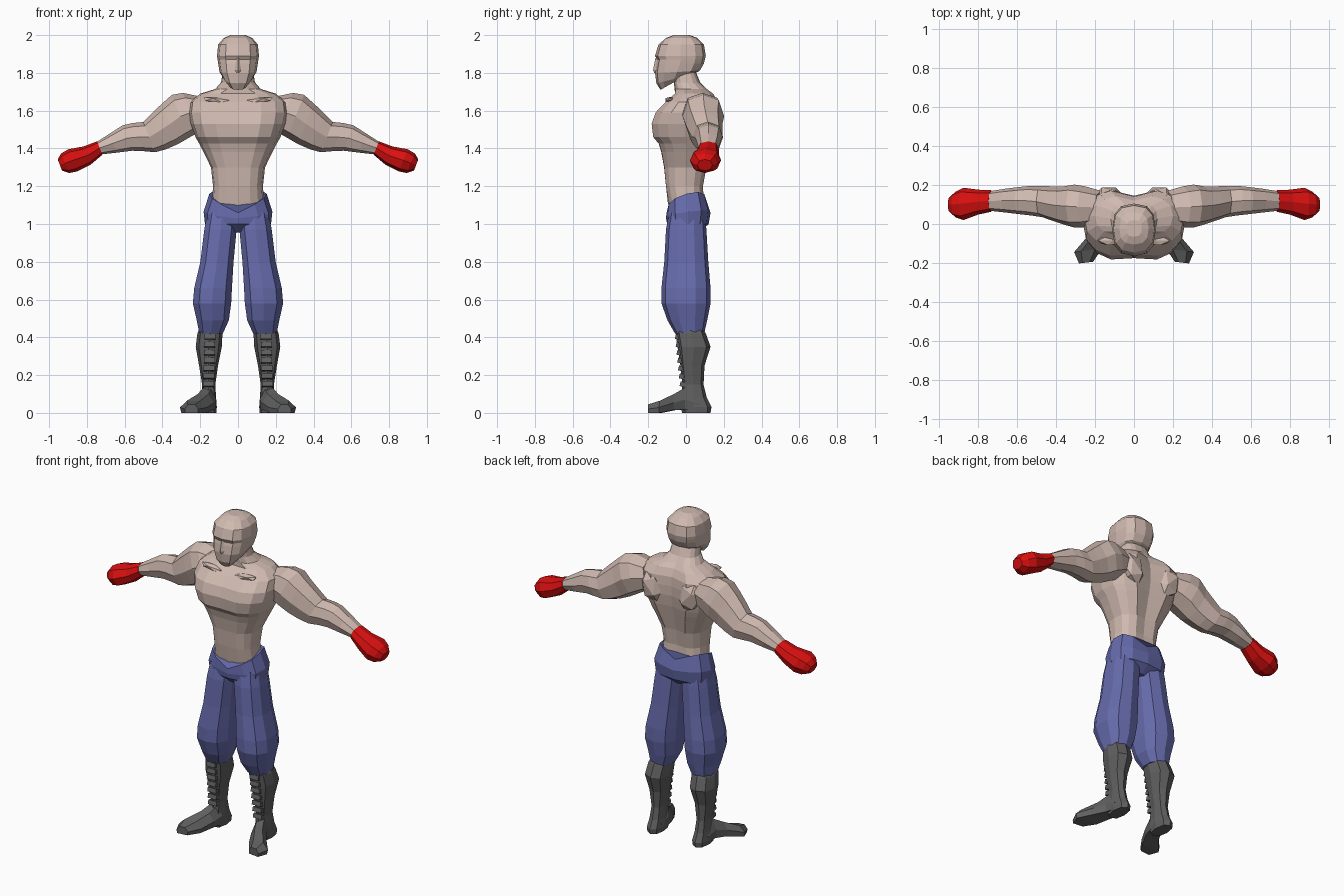
import bpy, bmesh, math
from mathutils import Vector, Matrix


def material(name, rgb):
    m = bpy.data.materials.new(name)
    m.diffuse_color = (*rgb, 1)
    return m


SKIN = material("skin", (0.63, 0.49, 0.435))
CLOTH = material("blue cloth", (0.133, 0.147, 0.41))
LEATHER = material("dark grey leather", (0.115, 0.115, 0.115))
RED = material("red glove", (0.70, 0.005, 0.005))


def finish(name, bm, mat, mirror):
    bmesh.ops.recalc_face_normals(bm, faces=bm.faces)
    me = bpy.data.meshes.new(name)
    bm.to_mesh(me)
    bm.free()
    me.materials.append(mat)
    ob = bpy.data.objects.new(name, me)
    bpy.context.collection.objects.link(ob)
    if mirror:
        mod = ob.modifiers.new("mirror", 'MIRROR')
        mod.use_mirror_merge = False
    return ob


def loft(name, rings, mat, mirror=False):
    """Skin a list of equal-length point rings and cap both ends."""
    bm = bmesh.new()
    vs = [[bm.verts.new(p) for p in r] for r in rings]
    n = len(vs[0])
    for a, b in zip(vs, vs[1:]):
        for i in range(n):
            j = (i + 1) % n
            bm.faces.new((a[i], a[j], b[j], b[i]))
    bm.faces.new(vs[0])
    bm.faces.new(vs[-1])
    return finish(name, bm, mat, mirror)


def se(v, p):
    return math.copysign(abs(v) ** p, v) if abs(v) > 1e-6 else 0.0


def flat_ring(z, x0, x1, y0, y1, n=10, p=0.8, back=0, side=0, gf=0, gb=0):
    """Horizontal ring; back/side raise those points, gf/gb cut centre grooves."""
    pts = []
    for i in range(n):
        a = 2 * math.pi * i / n - math.pi / 2
        c, s = se(math.cos(a), p), se(math.sin(a), p)
        y = (y0 + y1) / 2 + (y1 - y0) / 2 * s
        if abs(c) < 1e-4:
            y += gf if s < 0 else -gb
        pts.append(Vector(((x0 + x1) / 2 + (x1 - x0) / 2 * c, y,
                           z + back * (s + 1) / 2 + side * abs(c))))
    return pts


def limb_ring(x, y, z, ry, rz, n=8):
    """Ring across the sloping arm."""
    pts = []
    for i in range(n):
        a = 2 * math.pi * i / n
        c, s = se(math.cos(a), 0.85), se(math.sin(a), 0.85)
        pts.append(Vector((x + 0.37 * rz * s, y + ry * c, z + 0.93 * rz * s)))
    return pts


def blob(name, loc, size, mat, rot=0):
    bm = bmesh.new()
    bmesh.ops.create_icosphere(bm, subdivisions=1, radius=1,
        matrix=Matrix.Translation(loc) @ Matrix.Rotation(rot, 4, 'Y') @ Matrix.Diagonal((*size, 1)))
    return finish(name, bm, mat, True)


# Torso: height, half width, front, back, front groove, back groove
torso = [(1.02, .125, -.08, .085, 0, 0), (1.12, .138, -.097, .10, 0, .01),
         (1.20, .132, -.112, .096, .006, .012), (1.30, .143, -.122, .115, .006, .02),
         (1.38, .182, -.137, .14, .006, .025), (1.425, .205, -.152, .155, .008, .03),
         (1.46, .225, -.184, .165, .015, .03), (1.53, .25, -.193, .18, .018, .035),
         (1.59, .262, -.172, .185, .015, .04), (1.645, .255, -.118, .18, .01, .04),
         (1.69, .20, -.065, .15, .01, .03), (1.715, .12, -.06, .115, 0, .02),
         (1.75, .09, -.065, .075, 0, 0), (1.81, .08, -.07, .05, 0, 0)]
loft("torso_and_neck", [flat_ring(z, -w, w, f, b, 16, 0.78, gf=g, gb=h)
                        for z, w, f, b, g, h in torso], SKIN)

# Back and collar muscles
blob("shoulder_blades", (.13, .145, 1.56), (.075, .05, .105), SKIN, 0.35)
blob("collarbones", (.11, -.085, 1.655), (.085, .028, .018), SKIN, -0.1)

# Head: height at front, extra height at back, half width, front, back
head = [(1.71, .06, .045, -.135, -.03), (1.745, .045, .075, -.157, .03),
        (1.80, .01, .098, -.164, .072), (1.85, 0, .105, -.158, .095),
        (1.87, 0, .108, -.153, .10), (1.89, 0, .111, -.164, .105),
        (1.95, 0, .105, -.146, .095), (1.985, 0, .075, -.105, .06),
        (2.0, 0, .04, -.065, .02)]
loft("head", [flat_ring(z, -w, w, f, b, 12, 0.75, back=k) for z, k, w, f, b in head], SKIN)
loft("nose", [flat_ring(z, -w, w, f, -.13, 4, 1) for z, w, f in
              [(1.80, .022, -.168), (1.815, .024, -.174), (1.88, .012, -.162)]], SKIN)

# Arms: shoulder to wrist
arm = [(.17, .085, 1.60, .085, .08), (.25, .088, 1.59, .105, .112),
       (.305, .092, 1.57, .11, .122), (.36, .095, 1.53, .098, .115),
       (.42, .105, 1.49, .088, .102), (.47, .115, 1.46, .08, .086),
       (.53, .12, 1.46, .076, .08), (.585, .12, 1.455, .07, .072),
       (.66, .12, 1.428, .061, .054), (.74, .118, 1.40, .05, .034)]
loft("arms", [limb_ring(*r) for r in arm], SKIN, True)

# Gloves
glove = [(.732, .118, 1.402, .055, .038), (.80, .112, 1.362, .064, .052),
         (.875, .103, 1.337, .083, .063), (.915, .10, 1.322, .066, .056),
         (.943, .10, 1.312, .04, .032)]
loft("gloves", [limb_ring(*r) for r in glove], RED, True)

# Trousers: hips with a dipped front waist, then the legs
hips = [(.955, 0, .10, -.05, .07, 0), (1.0, 0, .175, -.10, .12, 0),
        (1.03, .03, .182, -.106, .13, .02), (1.06, .06, .152, -.103, .108, .07)]
loft("trouser_hips", [flat_ring(z, -w, w, f, b, 12, 0.78, back=k, side=s)
                      for z, k, w, f, b, s in hips], CLOTH)
leg = [(1.06, .005, .165, -.09, .10), (.97, .004, .182, -.106, .108),
       (.80, .02, .203, -.115, .118), (.66, .028, .236, -.13, .13),
       (.58, .032, .243, -.13, .13), (.49, .045, .222, -.098, .112),
       (.42, .078, .207, -.058, .096)]
loft("trouser_legs", [flat_ring(*r) for r in leg], CLOTH, True)

# Boots: shafts, feet and laces
shaft = [(.46, .088, .20, -.055, .085), (.42, .082, .215, -.055, .105),
         (.35, .086, .224, -.045, .13), (.25, .106, .206, -.03, .098),
         (.15, .12, .19, -.018, .093), (.08, .116, .195, -.03, .11),
         (.03, .112, .20, -.03, .135), (0, .115, .197, -.02, .13)]
loft("boot_shafts", [flat_ring(*r, 8) for r in shaft], LEATHER, True)

# Foot: centre x, y, half width, sole height, top height
feet = []
for x, y, w, lo, hi in [(.157, .07, .04, .01, .10), (.16, 0, .045, .018, .135),
                        (.185, -.06, .056, .015, .10), (.235, -.135, .072, 0, .064),
                        (.246, -.198, .036, 0, .045)]:
    feet.append([Vector((x + u * w, y - .12 * u * w, lo + (hi - lo) * v)) for u, v in
                 [(-.9, 0), (.9, 0), (1, .45), (.5, 1), (-.5, 1), (-1, .45)]])
loft("boot_feet", feet, LEATHER, True)

bm = bmesh.new()
for i in range(7):
    t = i / 6
    bmesh.ops.create_cube(bm, size=1, matrix=Matrix.Translation((.155 - .006 * t, -.012 - .025 * t, .15 + .25 * t))
                          @ Matrix.Rotation(-0.25, 4, 'X') @ Matrix.Diagonal((.058, .04, .026, 1)))
finish("boot_laces", bm, LEATHER, True)
